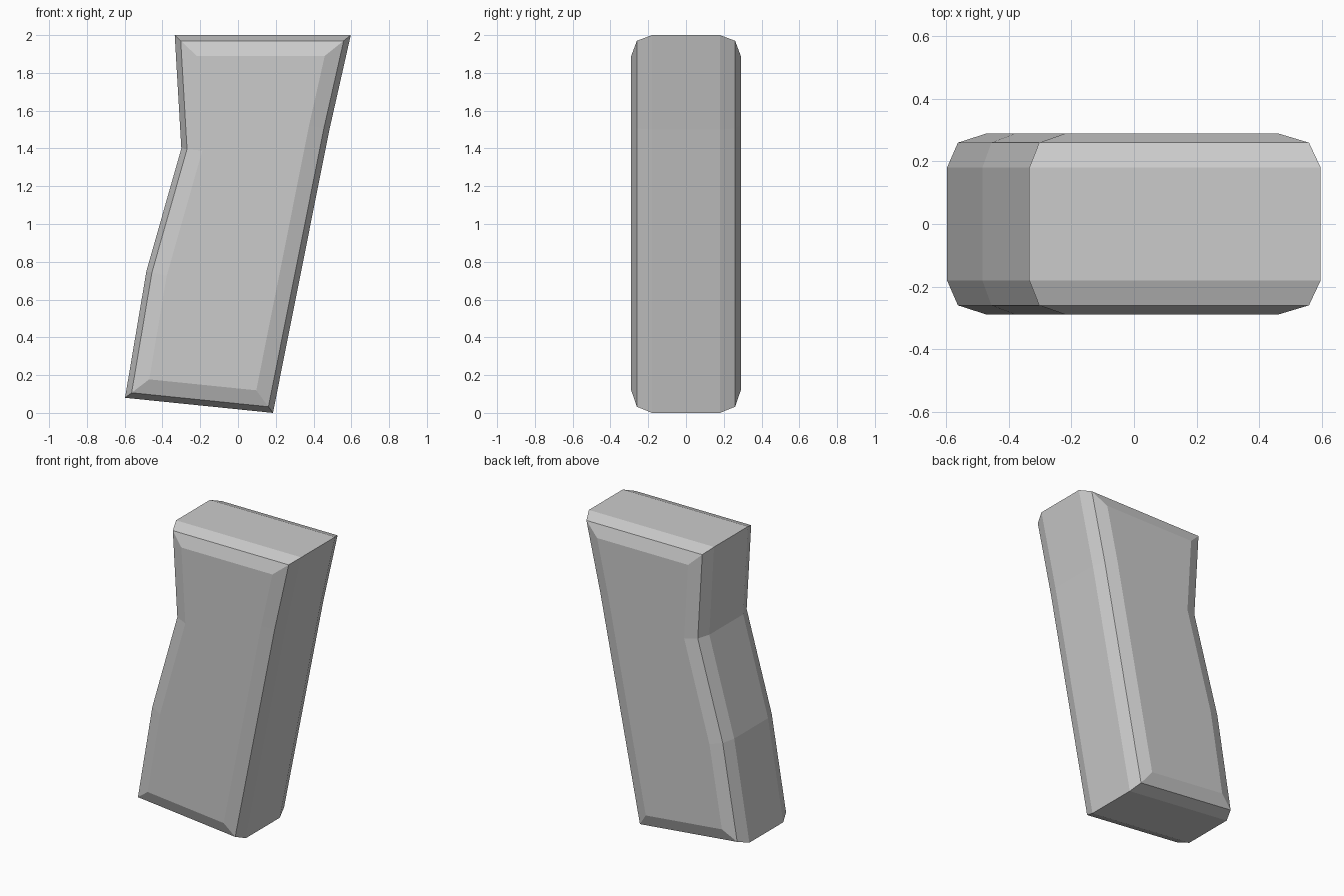
import bpy
import bmesh
from mathutils import Vector

cube = bpy.data.objects.get("Cube")
if cube:
    bpy.data.objects.remove(cube, do_unlink=True)

grey = bpy.data.materials.new("plain_grey")
grey.use_nodes = True
COLOUR = (0.6, 0.6, 0.6, 1)
grey.diffuse_color = COLOUR
grey.node_tree.nodes["Principled BSDF"].inputs["Base Color"].default_value = COLOUR

# Side outline of the grip, counter-clockwise as (x, z)
OUTLINE = [Vector(p) for p in (
    (-0.335, 2), (-0.3, 1.4), (-0.485, 0.75), (-0.598, 0.08),
    (0.185, 0), (0.484, 1.5), (0.597, 2))]

# Bevelled cross-section as (inset from outline, y)
SECTION = [(0.11, -0.29), (0.03, -0.26), (0, -0.18),
           (0, 0.18), (0.03, 0.26), (0.11, 0.29)]


def inset(points, distance):
    """Move every edge inward by the same distance, with mitred corners."""
    result = []
    for i, p in enumerate(points):
        a = (p - points[i - 1]).normalized()
        b = (points[(i + 1) % len(points)] - p).normalized()
        na, nb = Vector((-a.y, a.x)), Vector((-b.y, b.x))
        result.append(p + (na + nb) * distance / (1 + na.dot(nb)))
    return result


# Grip body: stacked rings joined by flat bands and capped on both sides
bm = bmesh.new()
rings = [[bm.verts.new((p.x, y, p.y)) for p in inset(OUTLINE, d)]
         for d, y in SECTION]
for low, high in zip(rings, rings[1:]):
    for i in range(len(low)):
        bm.faces.new((low[i - 1], low[i], high[i], high[i - 1]))
bm.faces.new(rings[0])
bm.faces.new(rings[-1])
bmesh.ops.recalc_face_normals(bm, faces=bm.faces)

mesh = bpy.data.meshes.new("grip_body")
bm.to_mesh(mesh)
bm.free()
mesh.materials.append(grey)
bpy.context.collection.objects.link(bpy.data.objects.new("grip_body", mesh))
